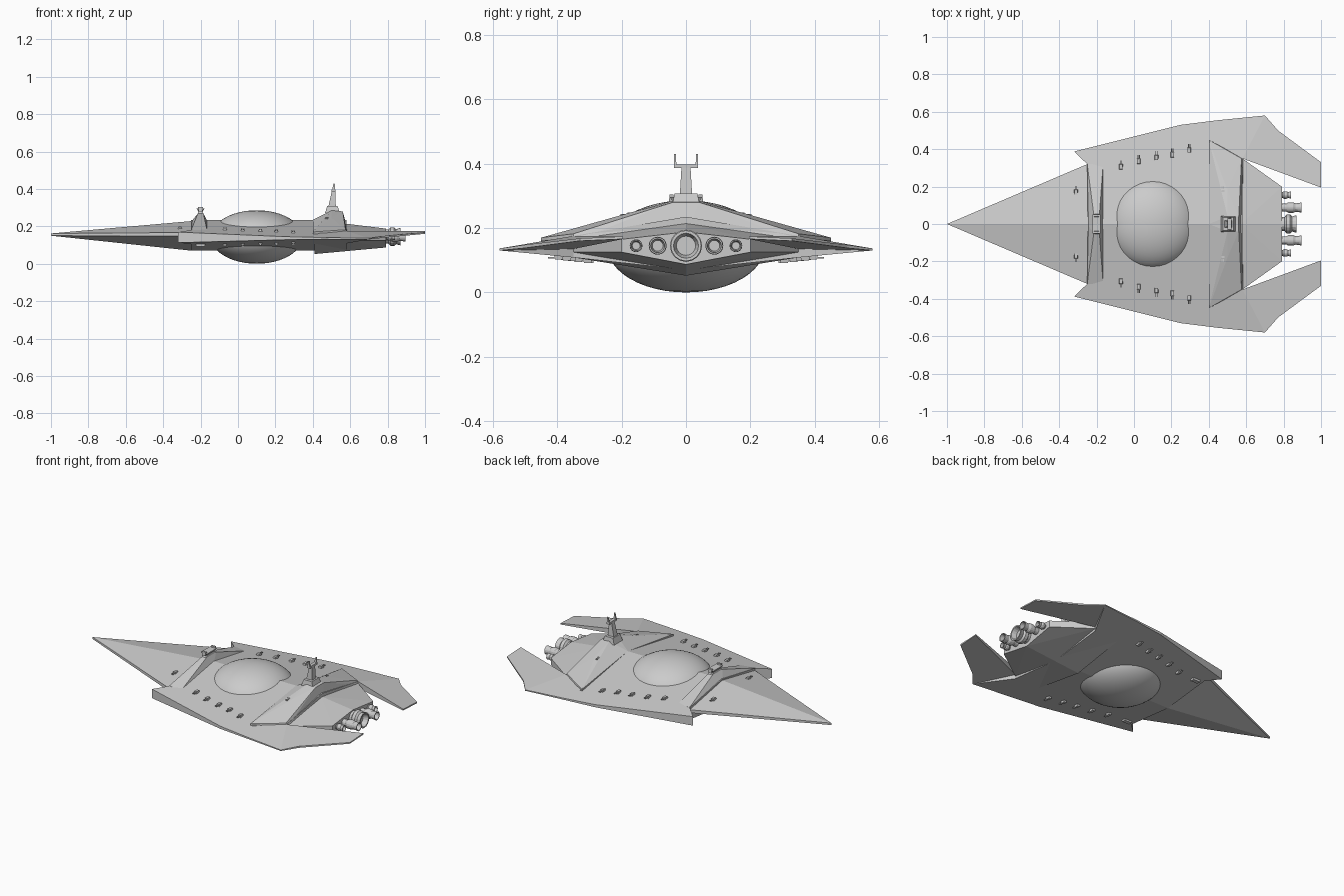
import bpy, bmesh, math
from mathutils import Matrix

if "Cube" in bpy.data.objects:
    bpy.data.objects.remove(bpy.data.objects["Cube"])


def finish(name, bm):
    bmesh.ops.recalc_face_normals(bm, faces=bm.faces)
    me = bpy.data.meshes.new(name)
    bm.to_mesh(me)
    bm.free()
    ob = bpy.data.objects.new(name, me)
    bpy.context.collection.objects.link(ob)
    return ob


def slab(name, outline):
    """Half plan outline of (x, y, z_top, z_bottom), mirrored across y = 0."""
    bm = bmesh.new()
    top = [bm.verts.new((x, y, t)) for x, y, t, b in outline]
    bot = [bm.verts.new((x, y, b)) for x, y, t, b in outline]
    bm.faces.new(top)
    bm.faces.new(bot[::-1])
    n = len(outline)
    for i in range(n):
        j = (i + 1) % n
        if outline[i][1] == 0 and outline[j][1] == 0:
            continue
        bm.faces.new((top[i], bot[i], bot[j], top[j]))
    ob = finish(name, bm)
    mod = ob.modifiers.new("mirror", 'MIRROR')
    mod.use_axis = (False, True, False)
    return ob


def faceted(name, points):
    """Convex block through points and their mirror images across y = 0."""
    bm = bmesh.new()
    for p in {(x, s * y + 0.0, z) for x, y, z in points for s in (1, -1)}:
        bm.verts.new(p)
    bmesh.ops.convex_hull(bm, input=bm.verts)
    bmesh.ops.dissolve_limit(bm, angle_limit=0.01, verts=bm.verts, edges=bm.edges)
    return finish(name, bm)


def frustum(name, x, y, z0, z1, low, high, lean=0.0):
    bm = bmesh.new()
    bmesh.ops.create_cube(bm, size=2)
    for v in bm.verts:
        up = v.co.z > 0
        hx, hy = high if up else low
        v.co = (x + v.co.x * hx + (lean if up else 0), y + v.co.y * hy, z1 if up else z0)
    return finish(name, bm)


def roof(y):
    return 0.235 - 0.17 * abs(y)


def keel(y):
    return 0.07 + 0.11 * abs(y)


# Nose wedge
slab("nose", [(-1, 0, 0.162, 0.15), (-0.25, 0, 0.228, 0.07),
              (-0.25, 0.32, 0.167, 0.148), (-0.29, 0.303, 0.167, 0.148)])

# Main gabled hull reaching out to the wing edges
plan = [(-0.25, 0), (-0.25, 0.32), (-0.32, 0.388), (0.25, 0.53), (0.45, 0.555),
        (0.70, 0.58), (0.58, 0.35), (0.58, 0)]
slab("main_hull", [(x, y, roof(y), min(keel(y), roof(y) - 0.006)) for x, y in plan])

# Swept wing tails
slab("wing_tail", [(0.58, 0.35, roof(0.35), 0.135), (0.70, 0.58, roof(0.58), 0.130),
                   (0.77, 0.50, 0.148, 0.138), (1.0, 0.33, 0.168, 0.160),
                   (1.0, 0.195, 0.174, 0.166)])

# Aft engine block
faceted("aft_hull", [(0.41, 0.45, 0.162), (0.58, 0.35, 0.165), (0.79, 0.2, 0.165),
                     (0.79, 0, 0.188), (0.57, 0, 0.215),
                     (0.41, 0.45, 0.125), (0.58, 0.35, 0.125), (0.79, 0.2, 0.125),
                     (0.41, 0, 0.052), (0.79, 0, 0.087)])

# Bridge superstructure and forward ridge
faceted("superstructure", [(0.40, 0.45, 0.170), (0.40, 0.45, 0.155), (0.40, 0, 0.235),
                           (0.40, 0, 0.15), (0.50, 0.18, 0.246), (0.50, 0.04, 0.285),
                           (0.56, 0.04, 0.28), (0.575, 0.35, 0.182),
                           (0.585, 0.35, 0.160), (0.585, 0, 0.185)])
faceted("forward_ridge", [(-0.25, 0.32, 0.182), (-0.165, 0.32, 0.178), (-0.25, 0.32, 0.16),
                          (-0.165, 0.32, 0.16), (-0.25, 0, 0.225), (-0.165, 0, 0.23),
                          (-0.215, 0.05, 0.268), (-0.185, 0.05, 0.268)])

# Command tower with forked mast
frustum("tower_base", 0.505, 0, 0.27, 0.308, (0.04, 0.042), (0.028, 0.036))
frustum("tower_mast", 0.503, 0, 0.305, 0.39, (0.02, 0.019), (0.009, 0.014), 0.008)
frustum("mast_crossbar", 0.511, 0, 0.386, 0.398, (0.010, 0.037), (0.010, 0.037))
for s in (1, -1):
    frustum("mast_prong", 0.511, s * 0.034, 0.395, 0.43, (0.008, 0.004), (0.003, 0.003), 0.003)

# Forward sensor on the ridge
frustum("sensor_neck", -0.2, 0, 0.262, 0.284, (0.016, 0.05), (0.012, 0.035))
frustum("sensor_head", -0.2, 0, 0.28, 0.296, (0.012, 0.04), (0.022, 0.05))
for s in (1, -1):
    frustum("sensor_ear", -0.2, s * 0.045, 0.28, 0.304, (0.01, 0.008), (0.014, 0.006))

# Central globe, showing as a dome above and below
bm = bmesh.new()
bmesh.ops.create_uvsphere(bm, u_segments=40, v_segments=24, radius=1)
for f in bm.faces:
    f.smooth = True
bm.transform(Matrix.Translation((0.1, 0, 0.143)) @ Matrix.Diagonal((0.245, 0.245, 0.143, 1)))
finish("central_globe", bm)


# Engine nozzles: hollow turned profiles along x
def nozzle(y, r, length):
    x0 = 0.77
    prof = [(0, 0.75), (0.35, 0.75), (0.45, 1.0), (0.65, 1.0), (0.75, 0.8),
            (1.0, 0.95), (1.0, 0.78), (0.7, 0.6), (0.7, 0.0)]
    n = 16
    bm = bmesh.new()
    rings = [[bm.verts.new((x0 + t * length,
                            y + q * r * math.cos(math.tau * i / n),
                            0.145 + q * r * math.sin(math.tau * i / n)))
              for i in range(n)] for t, q in prof]
    for a, b in zip(rings, rings[1:]):
        for i in range(n):
            j = (i + 1) % n
            bm.faces.new((a[i], a[j], b[j], b[i]))
    bmesh.ops.remove_doubles(bm, verts=bm.verts, dist=1e-5)
    finish("engine_nozzle", bm)


nozzle(0, 0.05, 0.10)
for s in (1, -1):
    nozzle(s * 0.088, 0.028, 0.125)
    nozzle(s * 0.155, 0.02, 0.07)


# Gun turrets with twin barrels
def turret(x, y, z, up=1):
    s = 1 if y > 0 else -1
    frustum("turret", x, y, z - 0.008 * up, z + 0.012 * up, (0.011, 0.016), (0.008, 0.012))
    for dx in (-0.004, 0.004):
        frustum("turret_barrel", x + dx, y + s * 0.02, z + 0.003 * up, z + 0.008 * up,
                (0.002, 0.014), (0.002, 0.014))


for s in (1, -1):
    for x, y in [(-0.07, 0.305), (0.025, 0.335), (0.12, 0.355), (0.205, 0.37), (0.295, 0.395)]:
        turret(x, s * y, roof(y))
        turret(x, s * y, keel(y), -1)
    turret(-0.31, s * 0.17, 0.188)
    turret(0.475, s * 0.17, 0.236)
    # Keel pods
    frustum("keel_pod", -0.2, s * 0.3, 0.092, 0.115, (0.024, 0.012), (0.026, 0.014))
